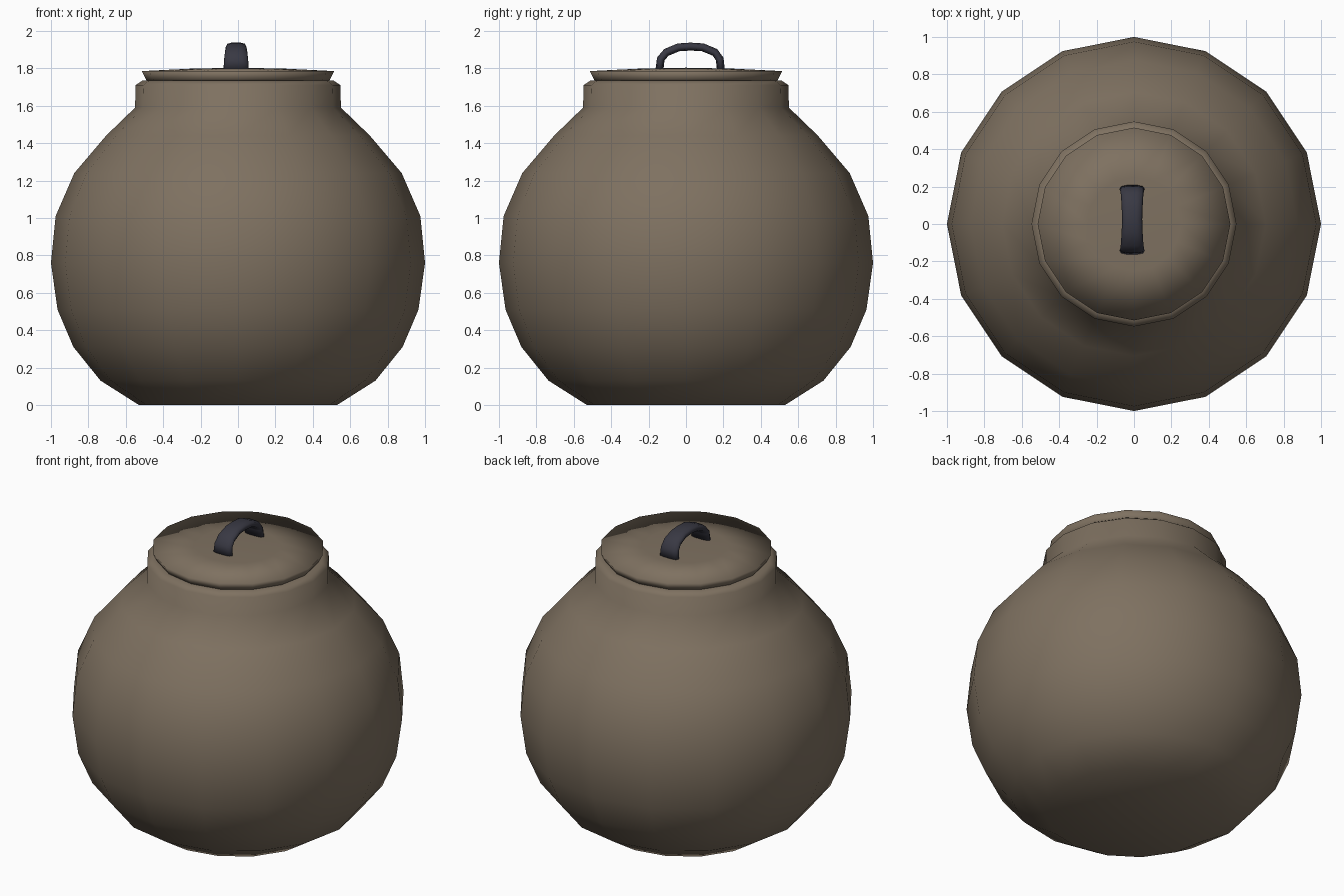
import bpy, bmesh, math
from mathutils import Vector

if "Cube" in bpy.data.objects:
    bpy.data.objects.remove(bpy.data.objects["Cube"])


def material(name, rgb):
    m = bpy.data.materials.new(name)
    m.diffuse_color = (*rgb, 1)
    m.use_nodes = True
    m.node_tree.nodes["Principled BSDF"].inputs["Base Color"].default_value = m.diffuse_color
    return m


clay = material("brown clay", (0.21, 0.165, 0.118))
iron = material("dark iron", (0.04, 0.04, 0.056))


def finish(bm, name, mat):
    bmesh.ops.recalc_face_normals(bm, faces=bm.faces)
    for f in bm.faces:
        f.smooth = True
    me = bpy.data.meshes.new(name)
    bm.to_mesh(me)
    bm.free()
    me.materials.append(mat)
    ob = bpy.data.objects.new(name, me)
    bpy.context.collection.objects.link(ob)
    return ob


def skin(bm, rings):
    n = len(rings[0])
    for a, b in zip(rings, rings[1:]):
        for i in range(n):
            j = (i + 1) % n
            bm.faces.new((a[i], a[j], b[j], b[i]))


def cap(bm, ring, co):
    c = bm.verts.new(co)
    for i in range(len(ring)):
        bm.faces.new((ring[i], ring[(i + 1) % len(ring)], c))


def lathe(name, profile, z_bottom, z_top, mat, n=16):
    bm = bmesh.new()
    rings = [[bm.verts.new((r * math.cos(2 * math.pi * i / n),
                            r * math.sin(2 * math.pi * i / n), z))
              for i in range(n)] for r, z in profile]
    skin(bm, rings)
    cap(bm, rings[0], (0, 0, z_bottom))
    cap(bm, rings[-1], (0, 0, z_top))
    return finish(bm, name, mat)


# Round pot with upright neck and bevelled rim
lathe("pot_body", [(0.53, 0), (0.735, 0.13), (0.88, 0.31), (0.965, 0.51),
                   (1.0, 0.76), (0.975, 1.01), (0.875, 1.24), (0.705, 1.44),
                   (0.55, 1.59), (0.548, 1.71), (0.51, 1.735), (0.47, 1.73)],
      0, 1.73, clay)

# Shallow domed lid, flaring outwards to its top edge
lathe("lid", [(0.485, 1.73), (0.495, 1.745), (0.515, 1.785), (0.25, 1.798)],
      1.73, 1.803, clay)

# Arched strap handle: flat oval section (half width, half thickness) along a path
path = [(-0.142, 1.79), (-0.135, 1.85), (-0.105, 1.885), (-0.04, 1.912),
        (0.025, 1.916), (0.09, 1.912), (0.155, 1.885), (0.18, 1.85), (0.187, 1.79)]
widths = [0.068, 0.064, 0.06, 0.056, 0.054, 0.056, 0.06, 0.064, 0.068]
bm = bmesh.new()
pts = [Vector((-0.01, y, z)) for y, z in path]
rings = []
for k, p in enumerate(pts):
    t = (pts[min(k + 1, len(pts) - 1)] - pts[max(k - 1, 0)]).normalized()
    side = Vector((1, 0, 0))
    up = side.cross(t)
    ring = []
    for i in range(10):
        a = 2 * math.pi * i / 10
        c, s = math.cos(a), math.sin(a)
        # slightly squared oval
        c = math.copysign(abs(c) ** 0.7, c)
        s = math.copysign(abs(s) ** 0.7, s)
        ring.append(bm.verts.new(p + side * widths[k] * c + up * 0.022 * s))
    rings.append(ring)
skin(bm, rings)
cap(bm, rings[0], pts[0])
cap(bm, rings[-1], pts[-1])
finish(bm, "lid_handle", iron)
